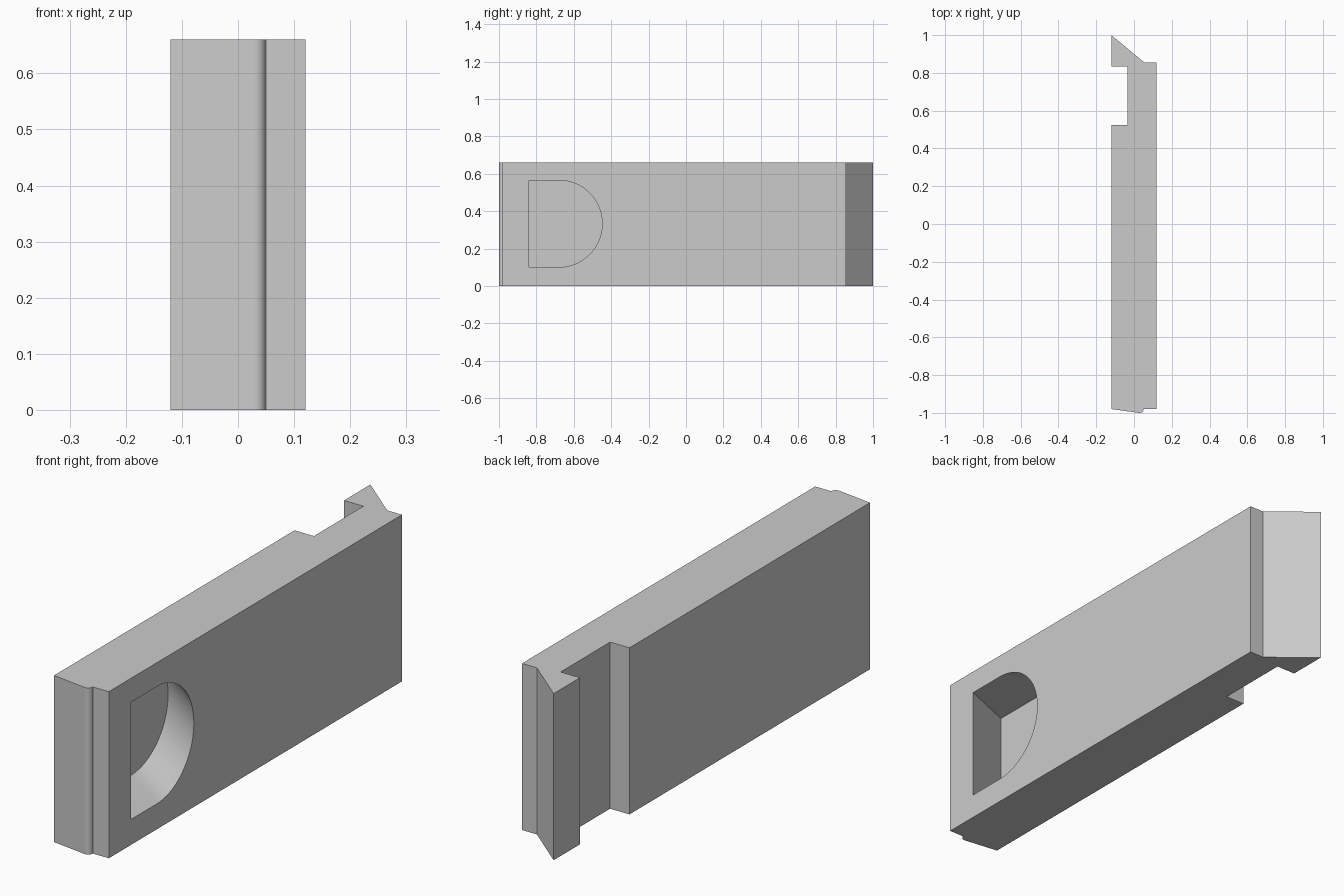
import bpy
import bmesh
import math

default = bpy.data.objects.get("Cube")
if default:
    bpy.data.objects.remove(default, do_unlink=True)

HEIGHT = 0.66


def loft(name, lower, upper):
    """Solid between two matching closed loops of 3D points."""
    bm = bmesh.new()
    a = [bm.verts.new(p) for p in lower]
    b = [bm.verts.new(p) for p in upper]
    bm.faces.new(a)
    bm.faces.new(b)
    for i in range(len(a)):
        j = (i + 1) % len(a)
        bm.faces.new((a[i], a[j], b[j], b[i]))
    bmesh.ops.recalc_face_normals(bm, faces=bm.faces)
    mesh = bpy.data.meshes.new(name)
    bm.to_mesh(mesh)
    bm.free()
    obj = bpy.data.objects.new(name, mesh)
    bpy.context.collection.objects.link(obj)
    return obj


def arc(cx, cy, r, start, end, steps):
    angles = [math.radians(start + (end - start) * i / steps) for i in range(steps + 1)]
    return [(cx + r * math.cos(t), cy + r * math.sin(t)) for t in angles]


grey = bpy.data.materials.new("plain grey")
grey.use_nodes = True
colour = (0.6, 0.6, 0.6, 1)
grey.diffuse_color = colour
grey.node_tree.nodes["Principled BSDF"].inputs["Base Color"].default_value = colour

# Slab: plan outline with rounded front lip, angled rear hook and side notch
outline = [(-0.12, -0.98)]
outline += arc(0.03, -0.98, 0.02, -98, 0, 10)
outline += [(0.12, -0.98), (0.12, 0.855), (0.055, 0.855), (-0.12, 1.0),
            (-0.12, 0.835), (-0.035, 0.835), (-0.035, 0.525), (-0.12, 0.525)]
slab = loft("slab", [(x, y, 0) for x, y in outline],
            [(x, y, HEIGHT) for x, y in outline])
slab.data.materials.append(grey)


# Finger pocket: D-shaped opening that widens towards its floor
def pocket_loop(x):
    depth = 0.12 - x
    back = -0.84 - 0.40 * depth
    centre = -0.68 + 0.68 * depth
    radius, mid = 0.232, 0.333
    loop = [(back, mid + radius), (back, mid - radius)]
    loop += arc(centre, mid, radius, -90, 90, 48)
    return [(x, y, z) for y, z in loop]


cutter = loft("pocket_cutter", pocket_loop(-0.095), pocket_loop(0.14))
cutter.data.materials.append(grey)
cutter.hide_render = True

cut = slab.modifiers.new("pocket", "BOOLEAN")
cut.operation = "DIFFERENCE"
cut.solver = "EXACT"
cut.object = cutter

bpy.ops.object.select_all(action="DESELECT")
slab.select_set(True)
bpy.context.view_layer.objects.active = slab
bpy.ops.object.modifier_apply(modifier=cut.name)
bpy.data.objects.remove(cutter, do_unlink=True)
bpy.ops.object.shade_smooth_by_angle(angle=math.radians(30))
